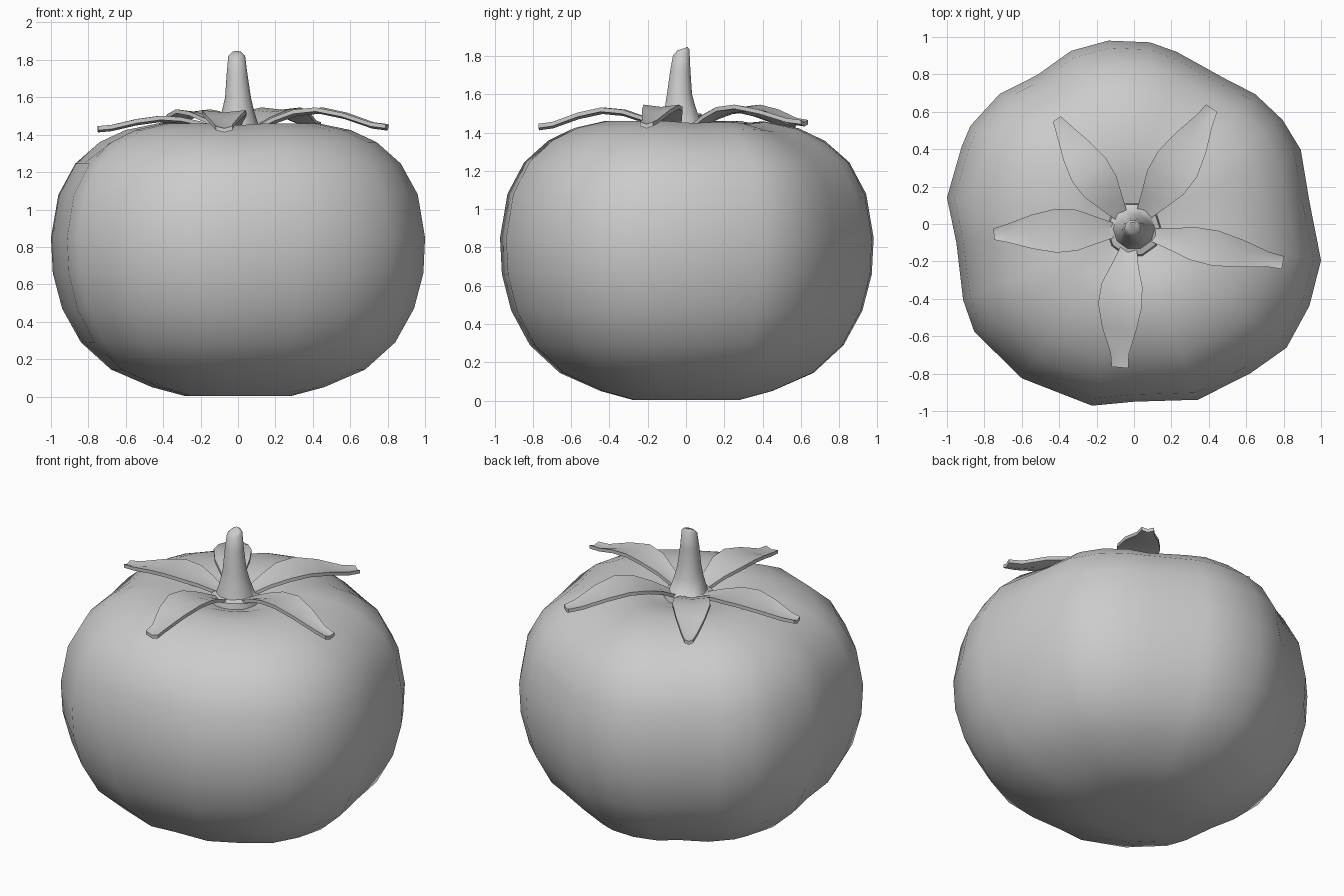
import bpy, bmesh, math
from mathutils import Vector

if "Cube" in bpy.data.objects:
    bpy.data.objects.remove(bpy.data.objects["Cube"])


def finish(bm, name, angle=60):
    bmesh.ops.recalc_face_normals(bm, faces=bm.faces)
    me = bpy.data.meshes.new(name)
    bm.to_mesh(me)
    bm.free()
    ob = bpy.data.objects.new(name, me)
    bpy.context.collection.objects.link(ob)
    bpy.ops.object.select_all(action='DESELECT')
    bpy.context.view_layer.objects.active = ob
    ob.select_set(True)
    bpy.ops.object.shade_smooth_by_angle(angle=math.radians(angle))
    return ob


def skin(rings, name, angle=60):
    """Bridge closed rings of points and cap both ends."""
    bm = bmesh.new()
    vs = [[bm.verts.new(p) for p in ring] for ring in rings]
    n = len(vs[0])
    for a, b in zip(vs, vs[1:]):
        for i in range(n):
            j = (i + 1) % n
            bm.faces.new((a[i], a[j], b[j], b[i]))
    bm.faces.new(vs[0])
    bm.faces.new(vs[-1])
    return finish(bm, name, angle)


# Fruit: lobed outline (angle in degrees, radius) swept along a side profile
outline = [(-11, 1.02), (7, .946), (24, .976), (35, .97), (47, .95), (57, .918),
           (76, .948), (85, .975), (98, .99), (110, .985), (123, .95), (136, 1.0),
           (149, 1.02), (156, 1.01), (172, 1.01), (186, .955), (204, 1.0),
           (214, 1.03), (234, 1.02), (257, .997), (270, .95), (290, 1.0),
           (308, 1.012), (321, 1.05), (335, 1.035)]
profile = [(.05, .015), (.28, .012), (.46, .06), (.68, .155), (.84, .3), (.94, .48),
           (.99, .67), (1.0, .86), (.96, 1.09), (.87, 1.255), (.74, 1.37),
           (.60, 1.435), (.43, 1.47), (.27, 1.455), (.14, 1.41), (.03, 1.39)]
rings = []
for k, (r, z) in enumerate(profile):
    ring = []
    for deg, R in outline:
        a = math.radians(deg)
        dip = .45 * max(0, 1 - R) * r if k > 9 else 0
        oy = -.04 * (k - 11) / 4 if k > 11 else 0
        ring.append((r * R * math.cos(a), r * R * math.sin(a) + oy, z - dip))
    rings.append(ring)
fruit = skin(rings, "fruit", 80)
xs = [v.co.x for v in fruit.data.vertices]
for v in fruit.data.vertices:
    v.co.x = min(1, max(-1, v.co.x))
    v.co.z = max(0, v.co.z - .01)


# Stem: tapering ten-sided stalk with a flared collar and slanted tip
stem_rows = [(.15, 0, -.03, 1.39), (.14, 0, -.03, 1.435), (.112, 0, -.025, 1.445),
             (.085, 0, -.03, 1.53), (.069, 0, -.034, 1.6), (.056, -.005, -.03, 1.72),
             (.045, -.007, -.025, 1.82), (.028, -.007, -.018, 1.838)]
rings = []
for k, (r, x, y, z) in enumerate(stem_rows):
    slant = .35 if k > 5 else 0
    rings.append([(x + r * math.cos(i * math.tau / 10), y + r * math.sin(i * math.tau / 10),
                   z + slant * r * math.sin(i * math.tau / 10)) for i in range(10)])
skin(rings, "stem", 50)


# Sepals: arched thin leaves around the stem
def sepal(name, deg, length, width, peak, tip_z, bend, tip_w):
    a = math.radians(deg)
    out = Vector((math.cos(a), math.sin(a), 0))
    side = Vector((-out.y, out.x, 0))
    centre = Vector((-.01, -.035, 0))
    # fraction of length, half width factor, blend of height (base, peak, tip)
    rows = [(.13, .33, 1.43), (.26, .62, 1.43 + (peak - 1.43) * .5),
            (.40, .93, 1.43 + (peak - 1.43) * .88), (.55, 1.0, peak),
            (.72, .78, tip_z + (peak - tip_z) * .68),
            (.90, .42, tip_z + (peak - tip_z) * .12), (1.0, 0, tip_z)]
    rings = []
    for t, w, z in rows:
        hw = max(width / 2 * w, tip_w)
        mid = centre + out * (length * t) + side * (bend * math.sin(math.pi * t))
        h = .011
        ring = []
        for s, dz in ((-1, h), (0, h - .012), (1, h), (1, -h), (0, -h - .012), (-1, -h)):
            ring.append(mid + side * (s * hw) + Vector((0, 0, z + dz)))
        rings.append(ring)
    skin(rings, name, 40)


for i, spec in enumerate([
        (-12, .825, .19, 1.535, 1.445, .0, .035),
        (57, .78, .25, 1.535, 1.455, -.01, .035),
        (124, .72, .22, 1.525, 1.445, .01, .025),
        (181.5, .74, .235, 1.49, 1.435, -.01, .03),
        (265, .735, .235, 1.52, 1.435, -.03, .045)]):
    sepal("sepal_%d" % (i + 1), *spec)
